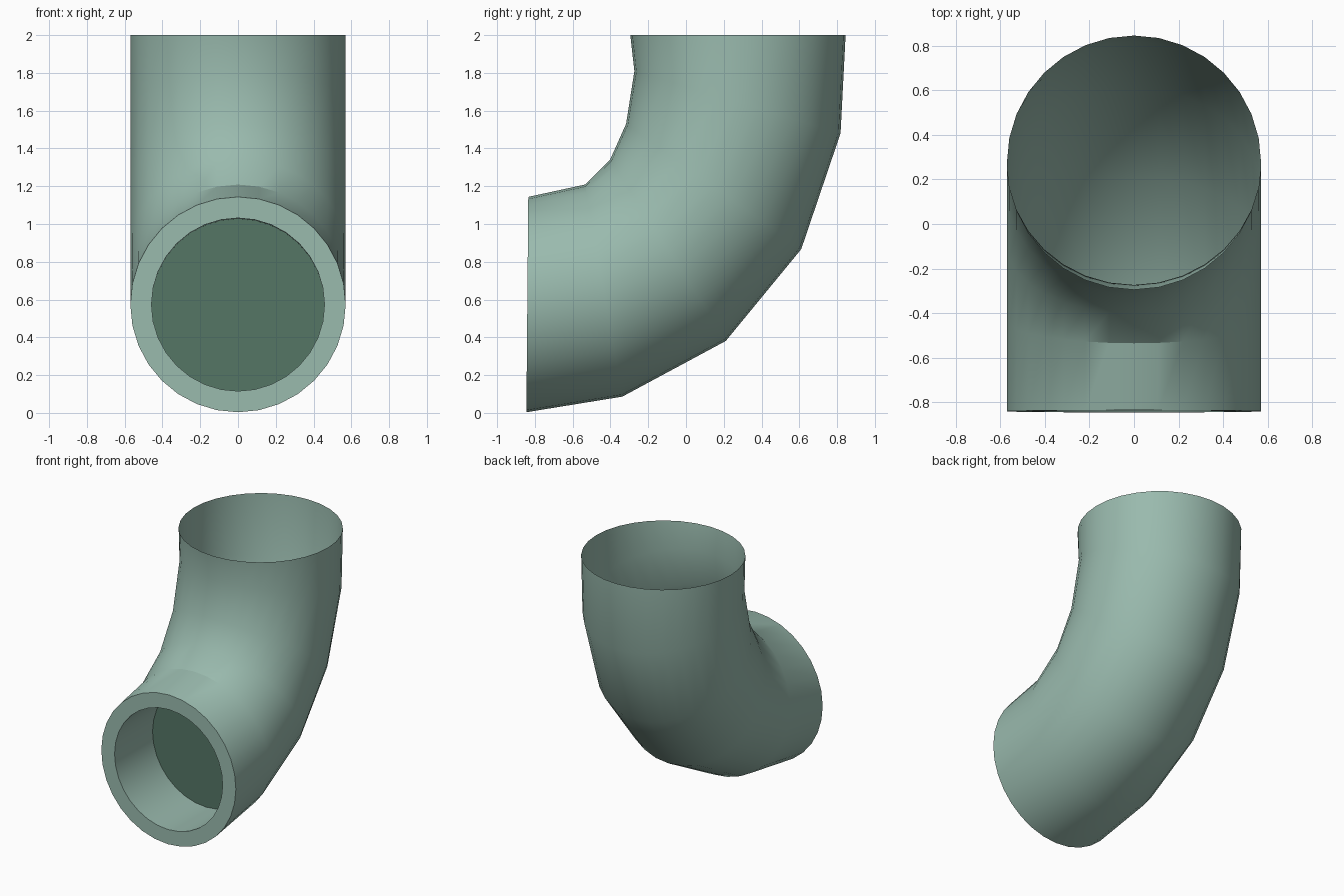
import bpy, bmesh, math
from mathutils import Vector

if "Cube" in bpy.data.objects:
    bpy.data.objects.remove(bpy.data.objects["Cube"])

SIDES = 32
R = 0.57
# (y, z) on the outside of the bend and on the inside, one pair per ring
OUTER = [(-0.845, 0.0), (-0.337, 0.085), (0.21, 0.382), (0.61, 0.867), (0.82, 1.48), (0.845, 2.0)]
INNER = [(-0.835, 1.147), (-0.535, 1.21), (-0.40, 1.342), (-0.317, 1.53), (-0.275, 1.81), (-0.295, 2.0)]


def material(name, color):
    m = bpy.data.materials.new(name)
    m.diffuse_color = (*color, 1)
    m.use_nodes = True
    m.node_tree.nodes["Principled BSDF"].inputs["Base Color"].default_value = m.diffuse_color
    return m


def add_ring(bm, center, up, radius):
    side = Vector((1, 0, 0))
    verts = []
    for i in range(SIDES):
        a = 2 * math.pi * i / SIDES
        verts.append(bm.verts.new(center + radius * (side * math.sin(a) + up * math.cos(a))))
    return verts


def bridge(bm, a, b):
    for i in range(SIDES):
        j = (i + 1) % SIDES
        bm.faces.new((a[i], a[j], b[j], b[i]))


def finish(bm, name, mat):
    mesh = bpy.data.meshes.new(name)
    bm.to_mesh(mesh)
    bm.free()
    ob = bpy.data.objects.new(name, mesh)
    bpy.context.collection.objects.link(ob)
    mesh.materials.append(mat)
    bpy.ops.object.select_all(action='DESELECT')
    ob.select_set(True)
    bpy.context.view_layer.objects.active = ob
    bpy.ops.object.shade_smooth_by_angle(angle=math.radians(30))
    return ob


pipe_mat = material("pipe_green", (0.32, 0.49, 0.42))
dark_mat = material("dark_green", (0.09, 0.18, 0.13))

# Frame of the front opening
bottom, top = Vector((0, *OUTER[0])), Vector((0, *INNER[0]))
mouth = (bottom + top) / 2
mouth_up = (top - bottom).normalized()
inward = mouth_up.cross(Vector((1, 0, 0)))
if inward.y < 0:
    inward = -inward
HOLE_R = 0.458
back = mouth + inward * 0.46

# Bent pipe with front rim and recess wall, open at the top
bm = bmesh.new()
rings = [add_ring(bm, back, mouth_up, HOLE_R), add_ring(bm, mouth, mouth_up, HOLE_R)]
for o, i in zip(OUTER, INNER):
    o, i = Vector((0, *o)), Vector((0, *i))
    rings.append(add_ring(bm, (o + i) / 2, (i - o).normalized(), R))
for a, b in zip(rings, rings[1:]):
    bridge(bm, a, b)
# Make the outer skin face outwards
bm.normal_update()
bm.faces.ensure_lookup_table()
probe = bm.faces[SIDES * 3 + SIDES // 4]
if probe.normal.x < 0:
    bmesh.ops.reverse_faces(bm, faces=bm.faces[:])
finish(bm, "elbow_pipe", pipe_mat)

# Dark disc closing the recess
bm = bmesh.new()
disc = bm.faces.new(add_ring(bm, back, mouth_up, HOLE_R))
bm.normal_update()
if disc.normal.y > 0:
    disc.normal_flip()
finish(bm, "recess_disc", dark_mat)
